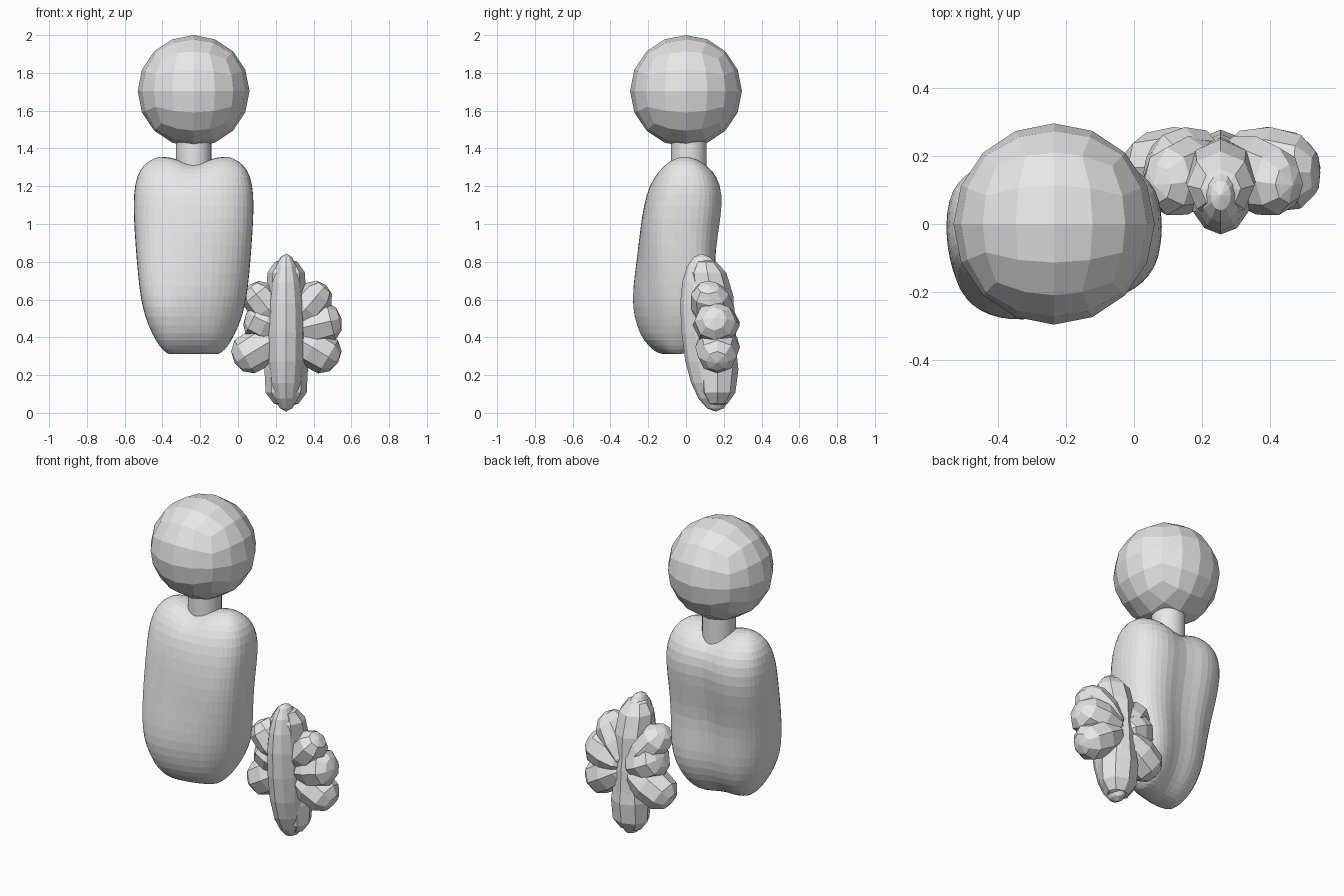
import bpy, bmesh, math
from mathutils import Matrix, Vector

cube = bpy.data.objects.get("Cube")
if cube:
    bpy.data.objects.remove(cube, do_unlink=True)

grey = bpy.data.materials.new("plain_grey")
grey.use_nodes = True
grey.diffuse_color = (0.8, 0.8, 0.8, 1)
grey.node_tree.nodes["Principled BSDF"].inputs["Base Color"].default_value = (0.8, 0.8, 0.8, 1)

AXIS_X = -0.235  # centre line of the figure


def finish(name, bm, location=(0, 0, 0)):
    """Turn a bmesh into a named, flat-shaded object."""
    bmesh.ops.recalc_face_normals(bm, faces=bm.faces)
    mesh = bpy.data.meshes.new(name)
    bm.to_mesh(mesh)
    bm.free()
    mesh.materials.append(grey)
    obj = bpy.data.objects.new(name, mesh)
    obj.location = location
    bpy.context.collection.objects.link(obj)
    return obj


def power(value, exponent):
    return math.copysign(abs(value) ** exponent, value)


# Head: evenly divided cube blown up to a sphere
bm = bmesh.new()
bmesh.ops.create_cube(bm, size=2)
bmesh.ops.subdivide_edges(bm, edges=bm.edges[:], cuts=3, use_grid_fill=True)
for v in bm.verts:
    v.co = Vector([math.tan(c * math.pi / 4) for c in v.co]).normalized() * 0.296
finish("head", bm, (AXIS_X, 0, 1.704))

# Neck
bm = bmesh.new()
bmesh.ops.create_cone(bm, cap_ends=True, segments=32, radius1=0.094, radius2=0.094, depth=0.26)
neck = finish("neck", bm, (AXIS_X, 0.015, 1.36))
for face in neck.data.polygons:
    face.use_smooth = len(face.vertices) == 4

# Torso: boxy oval rings (height, half width, front y, back y)
RINGS = [
    (0.31, 0.13, -0.13, -0.01), (0.33, 0.165, -0.16, 0.03),
    (0.38, 0.20, -0.205, 0.085), (0.46, 0.242, -0.24, 0.13),
    (0.56, 0.274, -0.262, 0.155), (0.67, 0.291, -0.265, 0.155),
    (0.81, 0.304, -0.258, 0.155), (0.96, 0.315, -0.246, 0.185),
    (1.1, 0.322, -0.225, 0.21), (1.21, 0.315, -0.195, 0.2),
    (1.29, 0.288, -0.15, 0.155), (1.335, 0.24, -0.1, 0.095),
    (1.357, 0.185, -0.055, 0.045),
]
SIDES = 24


def torso_point(x, y, z, back):
    crease = math.exp(-(x / 0.08) ** 2)
    if back:
        y -= 0.04 * crease                      # spine groove
    elif 0.35 < z < 0.8 and abs(x) < 0.16:
        y -= 0.008                              # belly
    y += 0.22 * x * min(1, max(0, (1 - z) / 0.45))          # twist of the hips
    z -= 0.045 * crease * min(1, max(0, (z - 1.2) / 0.15))  # dip between shoulders
    return (x, y, z)


bm = bmesh.new()
loops = []
for z, half, front, rear in RINGS:
    mid, depth = (front + rear) / 2, (rear - front) / 2
    ring = []
    for i in range(SIDES):
        a = math.tau * i / SIDES
        x = half * power(math.cos(a), 0.8)
        y = mid + depth * power(math.sin(a), 0.7)
        ring.append(bm.verts.new(torso_point(x, y, z, math.sin(a) > 0.1)))
    loops.append(ring)
for low, high in zip(loops, loops[1:]):
    for i in range(SIDES):
        j = (i + 1) % SIDES
        bm.faces.new((low[i], low[j], high[j], high[i]))
for ring in (loops[0], loops[-1]):
    # Close each end with strips running front to back
    for i in range(SIDES // 2):
        quad = [ring[i], ring[i + 1], ring[-i - 1], ring[-i]]
        bm.faces.new(list(dict.fromkeys(quad)))
torso = finish("torso", bm, (AXIS_X, 0, 0))
smooth = torso.modifiers.new("rounding", "SUBSURF")
smooth.levels = smooth.render_levels = 1


def lobe(name, segments, rings, size, blunt, taper, shear, matrix):
    """Low-poly blunt ellipsoid along z; taper widens its tip."""
    bm = bmesh.new()
    bmesh.ops.create_uvsphere(bm, u_segments=segments, v_segments=rings, radius=1)
    for v in bm.verts:
        x, y, z = v.co
        z = power(z, blunt)
        v.co = (x * size[0] * (1 + taper * z), y * size[1] + shear * z, z * size[2])
    bm.transform(matrix)
    return finish(name, bm)


# Flower: upright centre lobe leaning forward at its top
lobe("flower_core", 12, 10, (0.102, 0.144, 0.418), 0.85, -0.05, -0.037,
     Matrix.Translation((0.255, 0.12, 0.425)))

# Petals spreading from the hub (name, tip, half width, half depth)
HUB = Vector((0.255, 0.17, 0.43))
PETALS = [
    ("top_petal", (0.255, 0.1, 0.815), 0.105, 0.115),
    ("bottom_petal", (0.255, 0.165, 0.03), 0.115, 0.11),
    ("left_upper_petal", (0.465, 0.115, 0.675), 0.095, 0.115),
    ("left_middle_petal", (0.547, 0.15, 0.5), 0.11, 0.125),
    ("left_lower_petal", (0.53, 0.165, 0.265), 0.108, 0.118),
    ("right_upper_petal", (0.06, 0.115, 0.675), 0.095, 0.115),
    ("right_middle_petal", (0.045, 0.15, 0.53), 0.11, 0.125),
    ("right_lower_petal", (-0.018, 0.165, 0.265), 0.108, 0.118),
]
for name, tip, width, depth in PETALS:
    reach = Vector(tip) - HUB
    turn = Matrix.Rotation(math.atan2(reach.x, reach.z), 4, "Y")
    place = Matrix.Translation(HUB + reach / 2) @ turn
    lobe(name, 8, 6, (width, depth, reach.length / 2), 0.7, 0.15, reach.y / 2, place)
